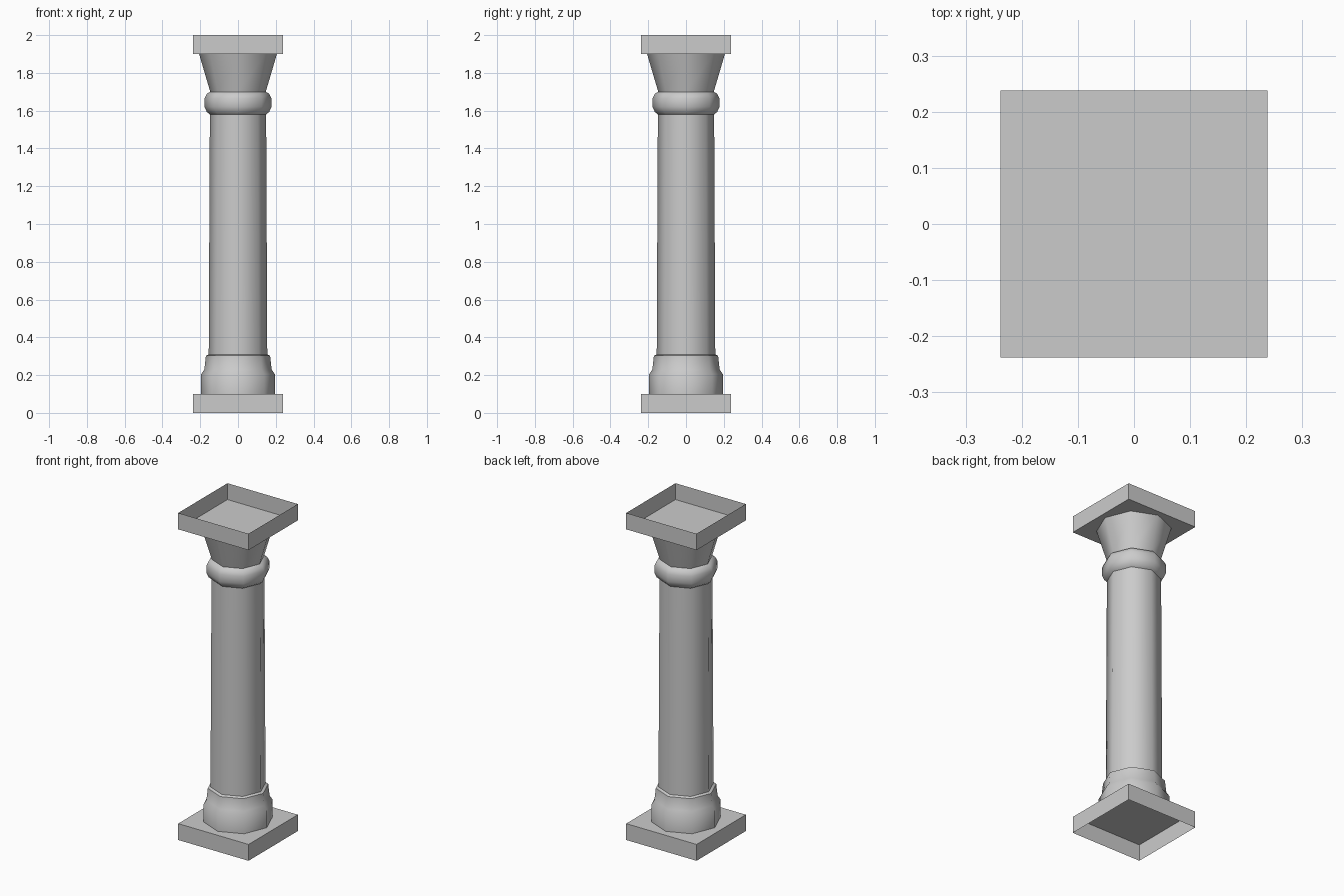
import bpy, bmesh, math

if "Cube" in bpy.data.objects:
    bpy.data.objects.remove(bpy.data.objects["Cube"])

SIDES = 8


def add_mesh(name, bm):
    me = bpy.data.meshes.new(name)
    bm.to_mesh(me)
    bm.free()
    ob = bpy.data.objects.new(name, me)
    bpy.context.collection.objects.link(ob)
    return ob


def turned(name, profile):
    """Lathe a list of (radius, z) into an eight-sided, softly shaded part."""
    bm = bmesh.new()
    rings = []
    for r, z in profile:
        rings.append([bm.verts.new((r * math.cos(math.tau * i / SIDES),
                                    r * math.sin(math.tau * i / SIDES), z))
                      for i in range(SIDES)])
    for a, b in zip(rings, rings[1:]):
        for i in range(SIDES):
            j = (i + 1) % SIDES
            bm.faces.new((a[i], a[j], b[j], b[i]))
    ob = add_mesh(name, bm)
    bpy.ops.object.select_all(action='DESELECT')
    ob.select_set(True)
    bpy.context.view_layer.objects.active = ob
    bpy.ops.object.shade_smooth_by_angle(angle=math.radians(48))
    return ob


def open_slab(name, z0, z1, open_side):
    """Square slab with its outward end left open (+1 top, -1 bottom)."""
    bm = bmesh.new()
    bmesh.ops.create_cube(bm, size=1)
    bmesh.ops.scale(bm, vec=(0.476, 0.476, z1 - z0), verts=bm.verts)
    bmesh.ops.translate(bm, vec=(0, 0, (z0 + z1) / 2), verts=bm.verts)
    bm.normal_update()
    gone = [f for f in bm.faces if f.normal.z * open_side > 0.9]
    bmesh.ops.delete(bm, geom=gone, context='FACES_ONLY')
    return add_mesh(name, bm)


# Square slabs at the foot and head
open_slab("bottom_plinth", 0.0, 0.1, -1)
open_slab("top_slab", 1.9, 2.0, 1)

# Stepped base
turned("base", [(0.195, 0.1), (0.195, 0.205), (0.178, 0.23),
                (0.17, 0.303), (0.155, 0.31)])

# Slightly tapered shaft
turned("shaft", [(0.155, 0.31), (0.149, 1.58)])

# Rounded collar
turned("collar", [(0.149, 1.58), (0.165, 1.593), (0.177, 1.62),
                  (0.177, 1.665), (0.165, 1.69), (0.147, 1.70)])

# Flared capital
turned("capital", [(0.147, 1.70), (0.206, 1.9)])
